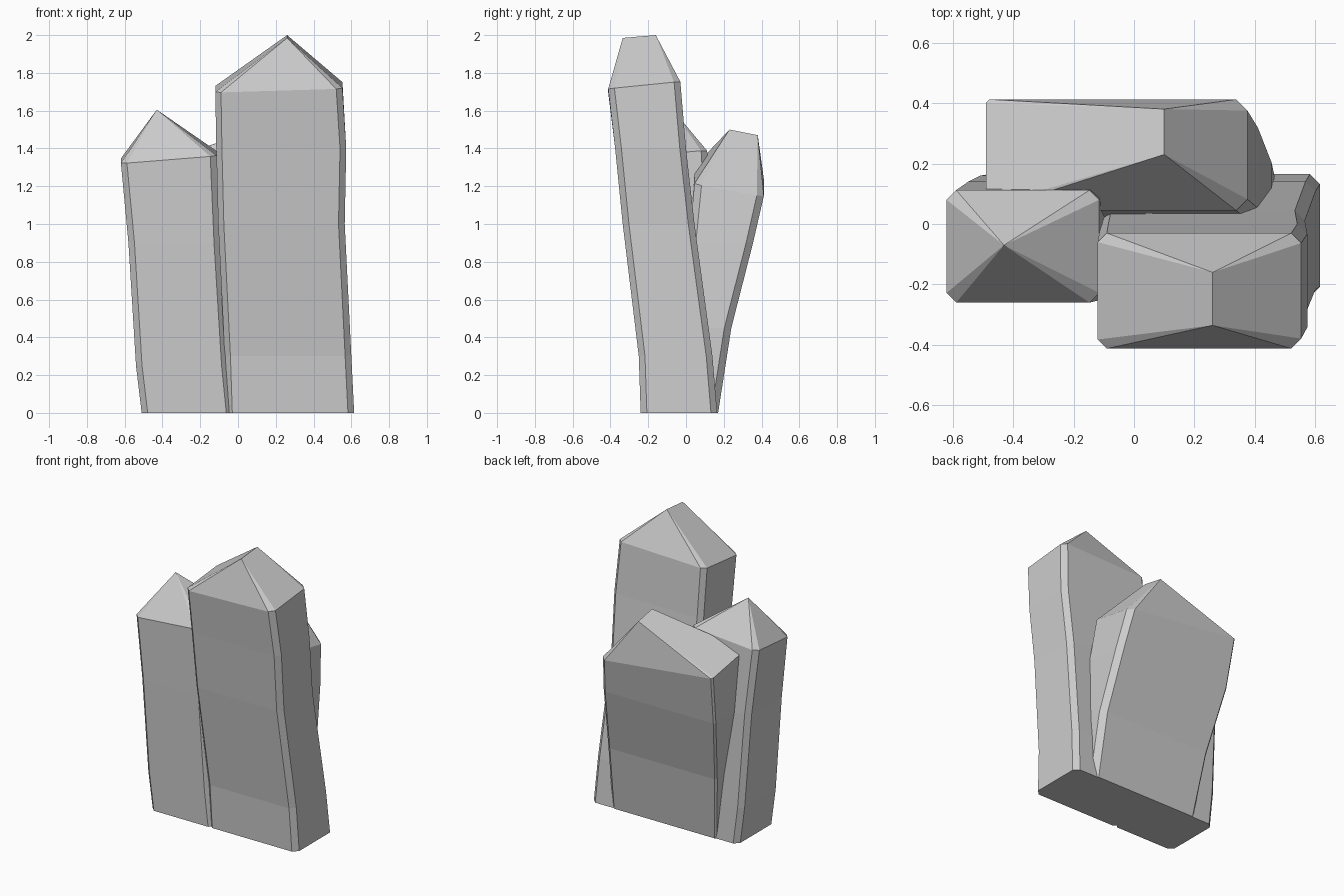
import bpy
import bmesh

if "Cube" in bpy.data.objects:
    bpy.data.objects.remove(bpy.data.objects["Cube"])

stone = bpy.data.materials.new("pale grey crystal")
stone.diffuse_color = (0.6, 0.6, 0.6, 1.0)
stone.use_nodes = True
stone.node_tree.nodes["Principled BSDF"].inputs["Base Color"].default_value = stone.diffuse_color


def ring_points(x0, x1, y0, y1, cl, cr):
    """Rectangle with cut corners, counter-clockwise seen from above."""
    return [(x0 + cl, y0), (x1 - cr, y0), (x1, y0 + cr), (x1, y1 - cr),
            (x1 - cr, y1), (x0 + cl, y1), (x0, y1 - cl), (x0, y0 + cl)]


def crystal(name, rings, tilt, front_tip, back_tip=None, cl=0.03, cr=0.03):
    """Loft cut-corner rings (z, x0, x1, y0, y1), then close with a ridge or point."""
    bm = bmesh.new()
    loops = []
    for i, (z, x0, x1, y0, y1) in enumerate(rings):
        cx, cy = (x0 + x1) / 2, (y0 + y1) / 2
        top = i == len(rings) - 1
        sx, sy = tilt if top else (0, 0)
        loops.append([bm.verts.new((x, y, z + sx * (x - cx) + sy * (y - cy)))
                      for x, y in ring_points(x0, x1, y0, y1, cl, cr)])
    bm.faces.new(loops[0][::-1])
    for a, b in zip(loops, loops[1:]):
        for i in range(8):
            j = (i + 1) % 8
            bm.faces.new((a[i], a[j], b[j], b[i]))
    # sloping cap: each rim corner runs to the tip on its own side
    front = bm.verts.new(front_tip)
    back = bm.verts.new(back_tip) if back_tip else front
    tips = [front] * 3 + [back] * 4 + [front]
    rim = loops[-1]
    for i in range(8):
        j = (i + 1) % 8
        face = [rim[i], rim[j], tips[j]]
        if tips[i] is not tips[j]:
            face.append(tips[i])
        bm.faces.new(face)
    bmesh.ops.recalc_face_normals(bm, faces=bm.faces)
    mesh = bpy.data.meshes.new(name)
    bm.to_mesh(mesh)
    bm.free()
    mesh.materials.append(stone)
    obj = bpy.data.objects.new(name, mesh)
    bpy.context.collection.objects.link(obj)
    return obj


# Tall crystal, front right, leaning forward
crystal("tall_crystal",
        [(0.0, -0.06, 0.615, -0.24, 0.165),
         (0.30, -0.07, 0.60, -0.25, 0.14),
         (1.0, -0.105, 0.565, -0.335, 0.045),
         (1.4, -0.115, 0.573, -0.375, 0.0),
         (1.725, -0.12, 0.553, -0.412, -0.03)],
        (0.03, 0.10), (0.26, -0.335, 1.985), (0.26, -0.16, 2.0), 0.03, 0.033)

# Pointed crystal on the left
crystal("left_crystal",
        [(0.0, -0.51, -0.03, -0.24, 0.165),
         (0.25, -0.54, -0.055, -0.245, 0.16),
         (0.9, -0.58, -0.095, -0.255, 0.14),
         (1.355, -0.62, -0.115, -0.26, 0.112)],
        (0.08, 0.08), (-0.43, -0.07, 1.605), None, 0.032, 0.032)

# Broad short crystal leaning backward
crystal("back_crystal",
        [(0.0, -0.35, 0.47, -0.15, 0.17),
         (0.45, -0.40, 0.455, -0.09, 0.24),
         (0.9, -0.47, 0.41, 0.015, 0.355),
         (1.225, -0.49, 0.375, 0.045, 0.412)],
        (-0.11, -0.18), (0.10, 0.23, 1.50), (0.10, 0.38, 1.47), 0.012, 0.037)
